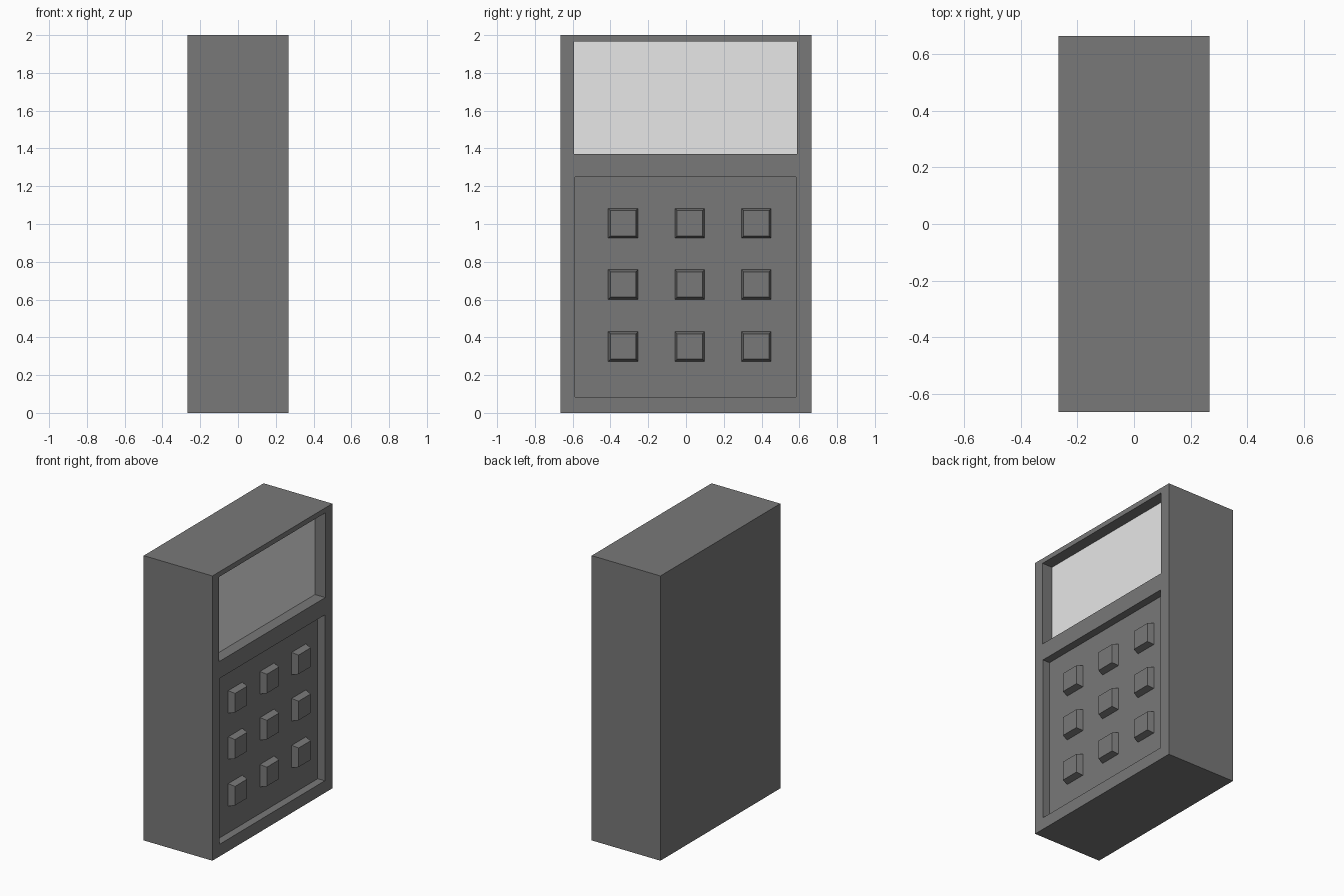
import bpy
import bmesh
from mathutils import Vector

if "Cube" in bpy.data.objects:
    bpy.data.objects.remove(bpy.data.objects["Cube"], do_unlink=True)


def make_material(name, grey):
    mat = bpy.data.materials.new(name)
    mat.use_nodes = True
    colour = (grey, grey, grey, 1)
    mat.diffuse_color = colour
    mat.node_tree.nodes["Principled BSDF"].inputs["Base Color"].default_value = colour
    return mat


def make_block(name, low, high, mat, taper=0):
    """Box between two corners; taper narrows its +x face on every side."""
    low, high = Vector(low), Vector(high)
    centre, size = (low + high) / 2, high - low
    bm = bmesh.new()
    bmesh.ops.create_cube(bm, size=1)
    for v in bm.verts:
        shrink = 2 * taper if v.co.x > 0 else 0
        v.co.x *= size.x
        v.co.y *= size.y - shrink
        v.co.z *= size.z - shrink
    mesh = bpy.data.meshes.new(name)
    bm.to_mesh(mesh)
    bm.free()
    mesh.materials.append(mat)
    obj = bpy.data.objects.new(name, mesh)
    obj.location = centre
    bpy.context.collection.objects.link(obj)
    return obj


def cut_pocket(target, low, high):
    """Sink a rectangular pocket, then discard the cutter."""
    cutter = make_block("pocket_cutter", low, high, target.data.materials[0])
    cutter.hide_render = True
    mod = target.modifiers.new("pocket", "BOOLEAN")
    mod.operation = "DIFFERENCE"
    mod.solver = "EXACT"
    mod.object = cutter
    bpy.context.view_layer.objects.active = target
    bpy.ops.object.modifier_apply(modifier=mod.name)
    bpy.data.objects.remove(cutter, do_unlink=True)


casing_grey = make_material("casing dark grey", 0.19)
screen_grey = make_material("screen light grey", 0.8)

FACE = 0.267            # x of the keypad side of the casing
SCREEN_FLOOR = FACE - 0.08
KEYPAD_FLOOR = FACE - 0.055

# Casing with a screen pocket and a keypad pocket
casing = make_block("casing", (-FACE, -0.665, 0), (FACE, 0.665, 2), casing_grey)
cut_pocket(casing, (SCREEN_FLOOR, -0.592, 1.37), (FACE + 0.1, 0.587, 1.965))
cut_pocket(casing, (KEYPAD_FLOOR, -0.588, 0.085), (FACE + 0.1, 0.582, 1.25))

# Screen: the floor of the upper pocket
casing.data.materials.append(screen_grey)
for face in casing.data.polygons:
    at_floor = abs(face.center.x - SCREEN_FLOOR) < 0.005
    if at_floor and face.normal.x > 0.9:
        face.material_index = 1

# Three by three tapered keys standing in the lower pocket
half = 0.08
for row, z in enumerate((1.004, 0.68, 0.351)):
    for col, y in enumerate((-0.333, 0.02, 0.372)):
        make_block(f"key_{row + 1}_{col + 1}",
                   (KEYPAD_FLOOR - 0.005, y - half, z - half),
                   (KEYPAD_FLOOR + 0.045, y + half, z + half),
                   casing_grey, taper=0.013)
